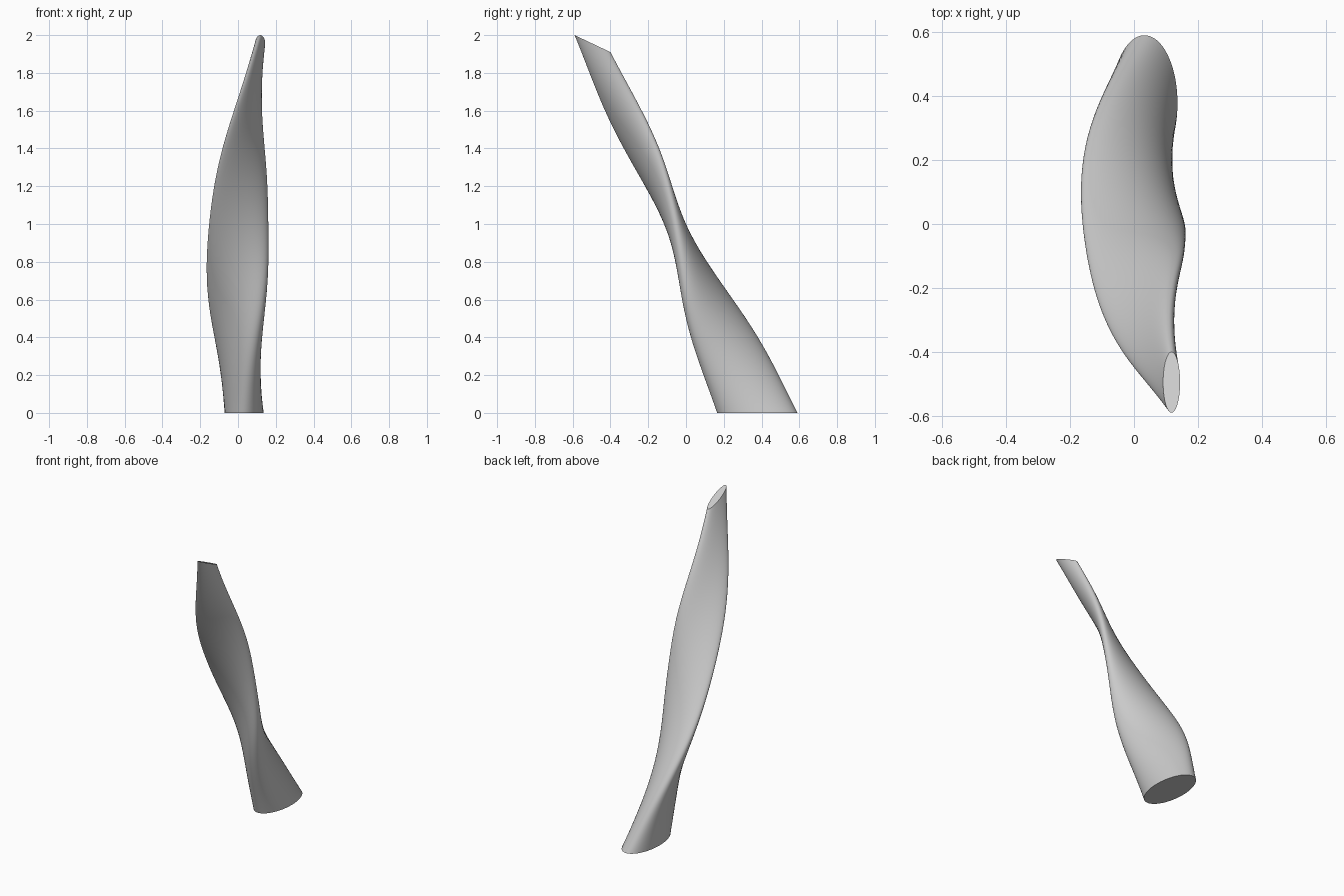
import bpy, bmesh, math

if "Cube" in bpy.data.objects:
    bpy.data.objects.remove(bpy.data.objects["Cube"])

SIDES, STEPS = 72, 80


def ring_points(t):
    """Elliptical section at fraction t along the blade: it shrinks, tilts and twists half a turn."""
    bow = 4 * t * (1 - t)
    bulge = math.sin(math.tau * t) ** 2
    cx = 0.0325 - 0.203 * t + 0.288 * t * t
    cy = 0.3775 - 0.8725 * t + 0.011 * bow
    cz = 1.955 * t
    major = 0.2125 + (0.105 - 0.2125) * t - 0.001 * bow + 0.017 * bulge
    minor = 0.1035 + (0.0265 - 0.1035) * t + 0.002 * bow
    # The twist turns faster through the middle
    twist = math.pi * (t - 0.3 * math.sin(math.tau * t) / math.tau - 0.5)
    tilt = math.atan2(0.09, 0.19) * t
    for k in range(SIDES):
        a = math.tau * k / SIDES
        p, q = major * math.cos(a), minor * math.sin(a)
        u = p * math.cos(twist) - q * math.sin(twist)
        v = p * math.sin(twist) + q * math.cos(twist)
        yield (cx + u, cy + v * math.cos(tilt), cz - v * math.sin(tilt))


# Twisted blade lofted through the sections, with flat end caps
bm = bmesh.new()
rings = [[bm.verts.new(p) for p in ring_points(s / STEPS)] for s in range(STEPS + 1)]
for a, b in zip(rings, rings[1:]):
    for k in range(SIDES):
        n = (k + 1) % SIDES
        bm.faces.new((a[k], a[n], b[n], b[k]))
bm.faces.new(rings[0][::-1])
bm.faces.new(rings[-1])
bmesh.ops.recalc_face_normals(bm, faces=bm.faces[:])

mesh = bpy.data.meshes.new("twisted_blade")
bm.to_mesh(mesh)
bm.free()
blade = bpy.data.objects.new("twisted_blade", mesh)
bpy.context.collection.objects.link(blade)

grey = bpy.data.materials.new("light_grey")
grey.diffuse_color = (0.6, 0.6, 0.6, 1)
grey.use_nodes = True
grey.node_tree.nodes["Principled BSDF"].inputs["Base Color"].default_value = grey.diffuse_color
mesh.materials.append(grey)

bpy.context.view_layer.objects.active = blade
blade.select_set(True)
bpy.ops.object.shade_smooth_by_angle(angle=math.radians(35))
